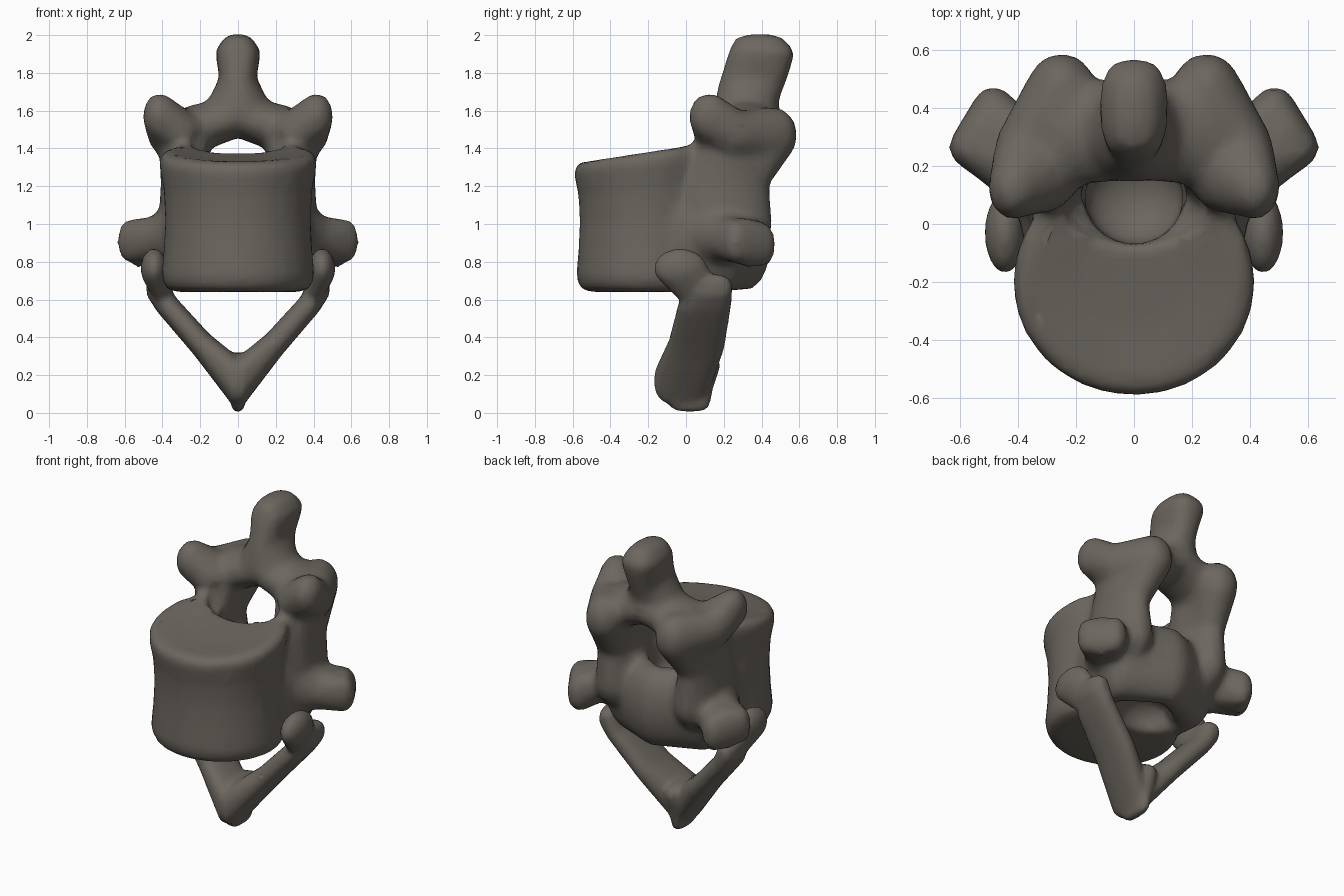
import bpy, bmesh, math
from mathutils import Vector

cube = bpy.data.objects.get("Cube")
if cube:
    bpy.data.objects.remove(cube, do_unlink=True)

bone = bpy.data.materials.new("grey_brown_bone")
bone.use_nodes = True
COLOUR = (0.15, 0.133, 0.113, 1)
bone.diffuse_color = COLOUR
bone.node_tree.nodes["Principled BSDF"].inputs["Base Color"].default_value = COLOUR

# Directions shared by every rounded joint
ball = bmesh.new()
bmesh.ops.create_icosphere(ball, subdivisions=3, radius=1)
DIRS = [v.co.copy() for v in ball.verts]
ball.free()


def limb(bm, joints, mirror=False, power=1.0):
    """Chain of joints (x, y, z, rx, ry, rz), each pair hulled; power below 1 is boxier."""
    dirs = [Vector([math.copysign(abs(c) ** power, c) for c in d]) for d in DIRS]
    for side in ((1, -1) if mirror else (1,)):
        for pair in zip(joints, joints[1:]):
            part = bmesh.new()
            for x, y, z, rx, ry, rz in pair:
                for d in dirs:
                    part.verts.new((side * (x + d.x * rx), y + d.y * ry, z + d.z * rz))
            bmesh.ops.convex_hull(part, input=part.verts[:])
            loose = [v for v in part.verts if not v.link_faces]
            bmesh.ops.delete(part, geom=loose, context='VERTS')
            bmesh.ops.recalc_face_normals(part, faces=part.faces[:])
            temp = bpy.data.meshes.new("temp")
            part.to_mesh(temp)
            part.free()
            bm.from_mesh(temp)
            bpy.data.meshes.remove(temp)


def drum(bm, sections, n=28):
    """Stacked round sections (z, scale), flattened at the back, top sloping to the front."""
    rings = []
    for z, s in sections:
        ring = []
        for i in range(n):
            a = math.tau * i / n
            x = 0.415 * s * math.cos(a)
            y = min(-0.2 + 0.39 * s * math.sin(a), 0.05)
            tilt = 0.15 * max(0, (z - 1) / 0.4)
            ring.append(bm.verts.new((x, y, z + tilt * y)))
        rings.append(ring)
    for low, high in zip(rings, rings[1:]):
        for i in range(n):
            j = (i + 1) % n
            bm.faces.new((low[i], low[j], high[j], high[i]))
    bm.faces.new(rings[0][::-1])
    bm.faces.new(rings[-1])


def finish(bm, name):
    mesh = bpy.data.meshes.new(name)
    bm.to_mesh(mesh)
    bm.free()
    mesh.materials.append(bone)
    obj = bpy.data.objects.new(name, mesh)
    bpy.context.collection.objects.link(obj)
    return obj


def remesh(obj, voxel):
    mod = obj.modifiers.new("fuse", 'REMESH')
    mod.mode = 'VOXEL'
    mod.voxel_size = voxel
    mod.use_smooth_shade = True


def fuse(obj, voxel, repeats, ratio, cutter=None):
    """Melt the overlapping limbs into one worn, slightly faceted surface."""
    remesh(obj, voxel)
    if cutter:
        cut = obj.modifiers.new("canal", 'BOOLEAN')
        cut.operation = 'DIFFERENCE'
        cut.object = cutter
        remesh(obj, voxel)
    soft = obj.modifiers.new("soften", 'SMOOTH')
    soft.factor = 0.5
    soft.iterations = repeats
    dec = obj.modifiers.new("facet", 'DECIMATE')
    dec.ratio = ratio


# Canal cutter: upper passage, wide notch at the rim, lower recess
bm = bmesh.new()
limb(bm, [(0, 0.09, 1.04, 0.17, 0.16, 0.12), (0, 0.09, 1.38, 0.17, 0.16, 0.06)])
canal = finish(bm, "canal_cutter")
bm = bmesh.new()
limb(bm, [(0, 0.04, 1.36, 0.23, 0.11, 0.06), (0, 0.05, 1.46, 0.26, 0.12, 0.05)])
notch = finish(bm, "notch_cutter")
bm = bmesh.new()
limb(bm, [(0, 0.1, 0.56, 0.2, 0.16, 0.1), (0, 0.1, 0.66, 0.18, 0.14, 0.13)])
recess = finish(bm, "recess_cutter")
# join the three shells into the first cutter
for other in (notch, recess):
    mod = canal.modifiers.new("add", 'BOOLEAN')
    mod.operation = 'UNION'
    mod.object = other
for cutter in (canal, notch, recess):
    cutter.hide_render = True
    cutter.hide_viewport = True

# Vertebra
bm = bmesh.new()
drum(bm, [(0.64, 0.8), (0.665, 0.94), (0.73, 0.98), (0.85, 0.95), (1.02, 0.93),
          (1.2, 0.95), (1.34, 1.01), (1.395, 1.0), (1.415, 0.9), (1.39, 0.45)])
# arch ring and canal floor
limb(bm, [(0.27, -0.02, 0.92, 0.12, 0.1, 0.26), (0.27, 0.18, 0.9, 0.13, 0.17, 0.26),
          (0, 0.32, 0.9, 0.14, 0.13, 0.25)], True)
limb(bm, [(0, 0.0, 0.86, 0.25, 0.12, 0.1), (0, 0.2, 0.86, 0.25, 0.12, 0.1)])
# pillars, narrow in the middle
limb(bm, [(0.28, 0.2, 1.0, 0.14, 0.26, 0.2), (0.29, 0.21, 1.22, 0.12, 0.23, 0.08),
          (0.28, 0.26, 1.46, 0.14, 0.19, 0.12)], True)
# fan between front and back joint lobes
limb(bm, [(0.3, 0.2, 1.48, 0.12, 0.16, 0.12), (0.415, 0.125, 1.57, 0.09, 0.11, 0.125),
          (0.38, 0.26, 1.48, 0.1, 0.12, 0.12), (0.25, 0.46, 1.47, 0.12, 0.13, 0.15),
          (0.29, 0.28, 1.22, 0.1, 0.16, 0.08)], True)
# roof of the arch
limb(bm, [(0.24, 0.31, 1.5, 0.1, 0.18, 0.13), (0, 0.33, 1.57, 0.1, 0.18, 0.11)], True)
# upright spine
limb(bm, [(0, 0.31, 1.58, 0.19, 0.17, 0.1), (0, 0.34, 1.74, 0.11, 0.17, 0.08)])
limb(bm, [(0, 0.32, 1.64, 0.1, 0.16, 0.08), (0, 0.365, 1.79, 0.1, 0.175, 0.06),
          (0, 0.4, 1.9, 0.12, 0.175, 0.06), (0, 0.39, 1.95, 0.085, 0.14, 0.055)], power=0.75)
# side processes with a slanted blunt end
limb(bm, [(0.35, 0.15, 0.95, 0.06, 0.17, 0.17), (0.44, 0.23, 0.92, 0.07, 0.14, 0.12),
          (0.58, 0.265, 0.91, 0.06, 0.065, 0.115), (0.485, 0.405, 0.89, 0.07, 0.07, 0.12),
          (0.4, 0.26, 0.93, 0.06, 0.15, 0.12)], True)
limb(bm, [(0.44, 0.24, 0.92, 0.07, 0.13, 0.11), (0.53, 0.335, 0.9, 0.06, 0.07, 0.135)], True)
fuse(finish(bm, "vertebra"), 0.022, 5, 0.3, canal)

# V-shaped bone below
bm = bmesh.new()
limb(bm, [(0.425, 0.13, 0.66, 0.06, 0.115, 0.075), (0.38, 0.1, 0.575, 0.055, 0.14, 0.06),
          (0.19, 0.055, 0.36, 0.055, 0.15, 0.07), (0.015, -0.02, 0.17, 0.04, 0.15, 0.13)],
     True, power=0.75)
limb(bm, [(0, 0.02, 0.06, 0.035, 0.11, 0.055), (0, -0.01, 0.17, 0.06, 0.16, 0.09),
          (0, 0.04, 0.25, 0.06, 0.14, 0.07)], power=0.75)
limb(bm, [(0.4, 0.07, 0.63, 0.05, 0.12, 0.07), (0.445, -0.03, 0.765, 0.07, 0.14, 0.105)], True)
fuse(finish(bm, "lower_v_bone"), 0.016, 3, 0.3)
